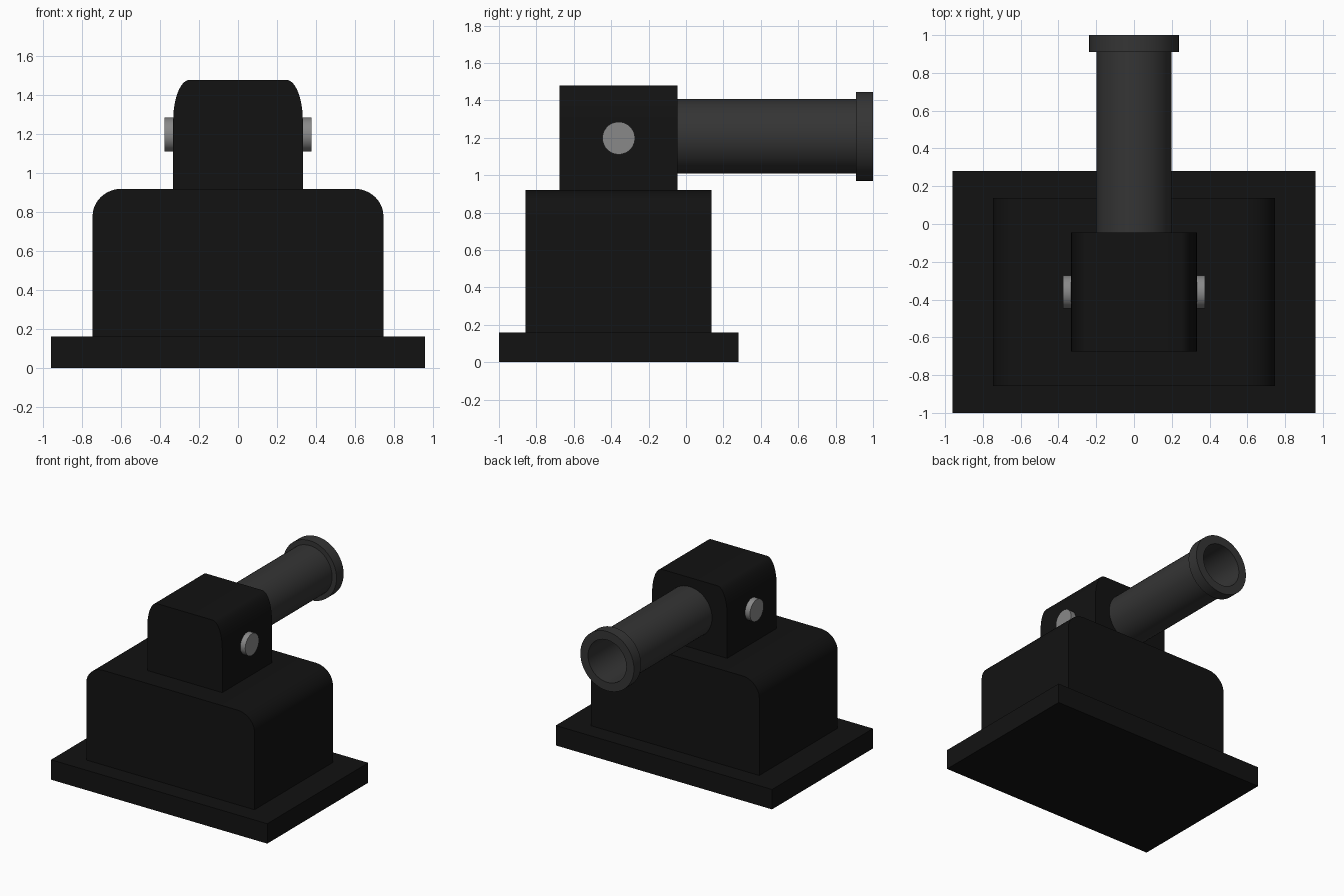
import bpy, bmesh
from math import sin, cos, pi

if "Cube" in bpy.data.objects:
    bpy.data.objects.remove(bpy.data.objects["Cube"])


def material(name, v):
    m = bpy.data.materials.new(name)
    m.diffuse_color = (v, v, v, 1)
    m.use_nodes = True
    m.node_tree.nodes["Principled BSDF"].inputs["Base Color"].default_value = m.diffuse_color
    return m


BLACK = material("black_metal", 0.006)
DARK = material("dark_metal", 0.035)
STEEL = material("steel", 0.25)


def finish(bm, name, mat):
    bmesh.ops.recalc_face_normals(bm, faces=bm.faces)
    me = bpy.data.meshes.new(name)
    bm.to_mesh(me)
    bm.free()
    me.materials.append(mat)
    ob = bpy.data.objects.new(name, me)
    bpy.context.collection.objects.link(ob)
    bpy.ops.object.select_all(action='DESELECT')
    ob.select_set(True)
    bpy.context.view_layer.objects.active = ob
    bpy.ops.object.shade_smooth_by_angle(angle=pi / 6)
    return ob


def block(name, half_w, y0, y1, z0, z1, rx=0, rz=0, steps=12):
    """Front outline with rounded top corners, extruded along y."""
    right = [(half_w, z0)]
    if rx:
        for i in range(steps + 1):
            a = pi / 2 * i / steps
            right.append((half_w - rx + rx * cos(a), z1 - rz + rz * sin(a)))
    else:
        right.append((half_w, z1))
    outline = right + [(-x, z) for x, z in reversed(right)]
    bm = bmesh.new()
    f = bm.faces.new([bm.verts.new((x, y0, z)) for x, z in outline])
    ext = bmesh.ops.extrude_face_region(bm, geom=[f])
    verts = [g for g in ext["geom"] if isinstance(g, bmesh.types.BMVert)]
    bmesh.ops.translate(bm, verts=verts, vec=(0, y1 - y0, 0))
    return finish(bm, name, BLACK)


def lathe(name, profile, point, mat, n=48):
    """Revolve (radius, distance) pairs; zero radius closes an end."""
    bm = bmesh.new()
    rings = []
    for r, d in profile:
        if r == 0:
            rings.append([bm.verts.new(point(0, d, 0))] * n)
        else:
            rings.append([bm.verts.new(point(r, d, 2 * pi * i / n)) for i in range(n)])
    for a, b in zip(rings, rings[1:]):
        for i in range(n):
            j = (i + 1) % n
            bm.faces.new(list(dict.fromkeys((a[i], a[j], b[j], b[i]))))
    return finish(bm, name, mat)


# Stepped housing
block("base_plate", 0.96, -1.0, 0.28, 0, 0.16)
block("body", 0.747, -0.857, 0.137, 0.16, 0.92, 0.15, 0.14)
block("head", 0.333, -0.675, -0.046, 0.92, 1.48, 0.085, 0.21)

# Hollow barrel with muzzle ring
lathe("barrel", [(0, -0.1), (0.199, -0.1), (0.199, 0.91), (0.238, 0.91),
                 (0.238, 1.0), (0.17, 1.0), (0.17, 0.0), (0, 0.0)],
      lambda r, d, a: (r * cos(a), d, 1.208 + r * sin(a)), DARK)

# Pivot pins on both sides of the head
for side, s in (("left", -1), ("right", 1)):
    lathe(side + "_pivot_pin", [(0, 0.28), (0.087, 0.28), (0.087, 0.377), (0, 0.377)],
          lambda r, d, a: (s * d, -0.36 + r * cos(a), 1.198 + r * sin(a)), STEEL)
